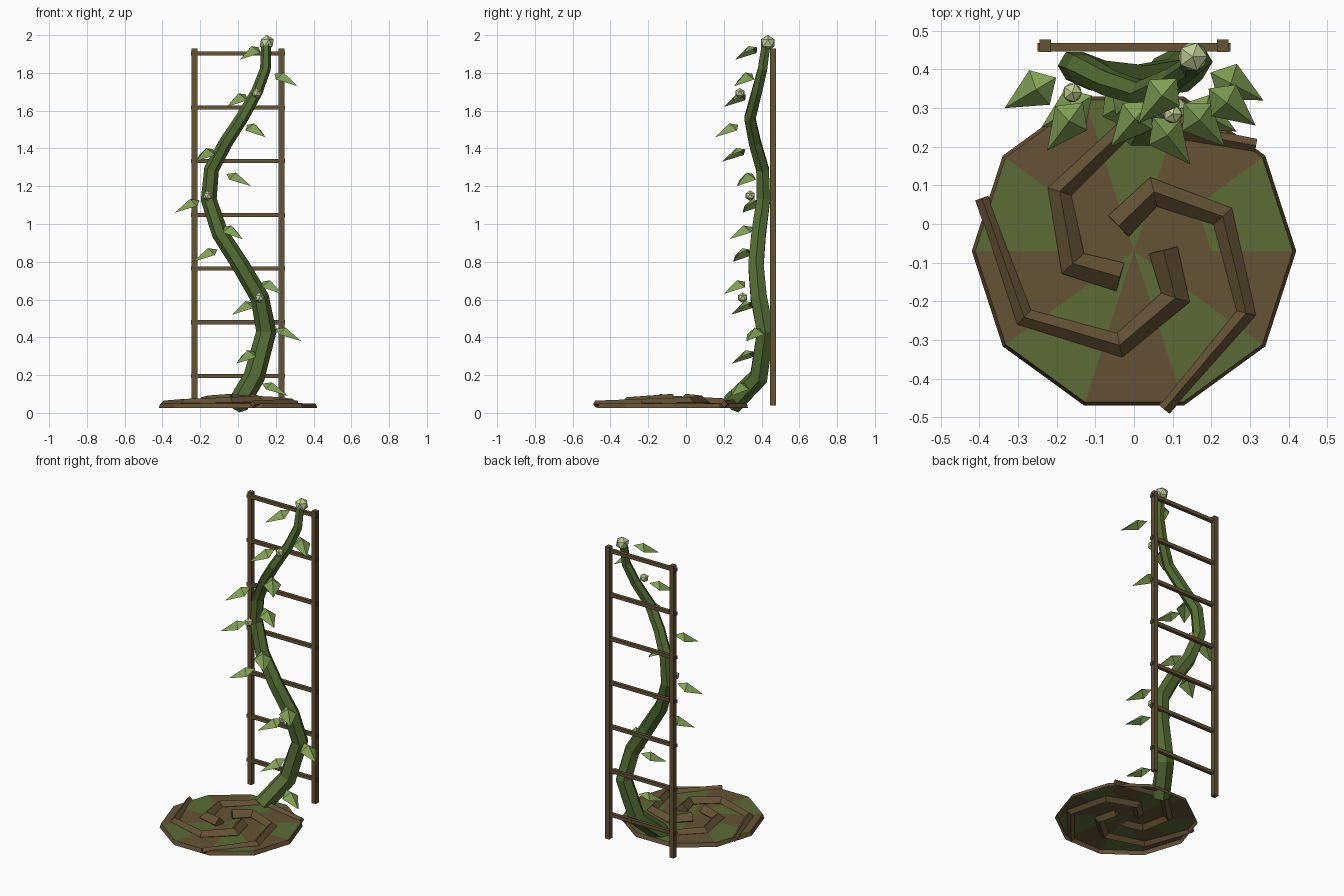
import bpy, bmesh, math
from mathutils import Vector

if "Cube" in bpy.data.objects:
    bpy.data.objects.remove(bpy.data.objects["Cube"])


def material(name, rgb):
    lin = [((c / 255 + 0.055) / 1.055) ** 2.4 for c in rgb] + [1]
    m = bpy.data.materials.new(name)
    m.use_nodes = True
    m.diffuse_color = lin
    m.node_tree.nodes["Principled BSDF"].inputs["Base Color"].default_value = lin
    return m


wood = material("brown wood", (101, 82, 53))
moss = material("moss green", (91, 108, 54))
stem = material("stem green", (83, 108, 50))
leaf_green = material("leaf green", (128, 160, 84))
pale = material("pale bud green", (190, 205, 148))


def finish(bm, name, *mats, solid=True):
    if solid:
        bmesh.ops.recalc_face_normals(bm, faces=bm.faces[:])
    me = bpy.data.meshes.new(name)
    bm.to_mesh(me)
    bm.free()
    for m in mats:
        me.materials.append(m)
    ob = bpy.data.objects.new(name, me)
    bpy.context.collection.objects.link(ob)
    return ob


def box(name, centre, size, mat):
    bm = bmesh.new()
    bmesh.ops.create_cube(bm, size=1)
    bmesh.ops.scale(bm, vec=size, verts=bm.verts)
    bmesh.ops.translate(bm, vec=centre, verts=bm.verts)
    finish(bm, name, mat)


def tube(name, path, radii, sides, ref, mat):
    """Sweep a tapered polygon along a path."""
    bm = bmesh.new()
    pts = [Vector(p) for p in path]
    rings = []
    for i, p in enumerate(pts):
        before = (p - pts[i - 1]).normalized() if i else Vector()
        after = (pts[i + 1] - p).normalized() if i + 1 < len(pts) else Vector()
        t = (before + after).normalized()
        side = t.cross(Vector(ref)).normalized()
        up = side.cross(t)
        mitre = 1 / max(0.8, t.dot(after if i == 0 else before))
        ring = []
        for k in range(sides):
            a = math.tau * k / sides
            ring.append(bm.verts.new(p + radii[i] * (side * math.cos(a) * mitre + up * math.sin(a))))
        rings.append(ring)
    for a, b in zip(rings, rings[1:]):
        for k in range(sides):
            j = (k + 1) % sides
            bm.faces.new((a[k], a[j], b[j], b[k]))
    bm.faces.new(rings[0])
    bm.faces.new(rings[-1])
    finish(bm, name, mat)


# Ladder trellis
for side, x in (("left", 0.23), ("right", -0.23)):
    box(f"{side}_post", (x, 0.461, 0.985), (0.03, 0.032, 1.89), wood)
for i in range(7):
    box(f"rung_{i + 1}", (0, 0.457, 0.195 + i * 0.2845), (0.5, 0.022, 0.022), wood)

# Ground disc: open underneath, alternating wedges of moss and soil
centre = Vector((0, -0.07, 0))
bm = bmesh.new()
rings = []
for r, z in ((0.42, 0.025), (0.411, 0.05), (0.2, 0.053)):
    rings.append([bm.verts.new(centre + Vector((r * math.cos(math.tau * k / 10),
                                                r * math.sin(math.tau * k / 10), z)))
                  for k in range(10)])
hub = bm.verts.new(centre + Vector((0, 0, 0.054)))
for k in range(10):
    j = (k + 1) % 10
    outer, mid, inner = rings
    bm.faces.new((outer[k], outer[j], mid[j], mid[k]))
    wedge = bm.faces.new((mid[k], mid[j], inner[j], inner[k]))
    core = bm.faces.new((inner[k], inner[j], hub))
    wedge.material_index = 1 - k % 2
    core.material_index = 0 if k in (0, 4) else 1 - k % 2
finish(bm, "ground_disc", wood, moss, solid=False)

# Three spiralling roots
for n in range(3):
    path, radii = [], []
    for i in range(5):
        a = math.radians(122 + 120 * n - 50.3 * i)
        r = 0.076 + 0.0853 * i
        path.append(centre + Vector((r * math.cos(a), r * math.sin(a), 0.063 - 0.004 * i)))
        radii.append(0.038 - 0.005 * i)
    tube(f"root_{n + 1}", path, radii, 4, (0, 0, 1), wood)

# Climbing vine
vine = [(0.0, 0.24, 0.045), (0.085, 0.385, 0.19), (0.15, 0.42, 0.43), (0.115, 0.385, 0.61),
        (0.015, 0.37, 0.78), (-0.095, 0.385, 0.95), (-0.155, 0.41, 1.13), (-0.14, 0.405, 1.29),
        (-0.065, 0.365, 1.43), (0.02, 0.338, 1.56), (0.1, 0.375, 1.7), (0.145, 0.405, 1.82),
        (0.15, 0.425, 1.96)]
tube("vine", vine, [0.057 - 0.0026 * i for i in range(len(vine))], 6, (0, 1, 0), stem)


def vine_at(z):
    for a, b in zip(vine, vine[1:]):
        if a[2] <= z <= b[2]:
            return Vector(a).lerp(Vector(b), (z - a[2]) / (b[2] - a[2]))
    return Vector(vine[-1])


# Folded leaves, placed by their tips
tips = [(0.265, 0.24, 0.09), (-0.01, 0.24, 0.26), (0.335, 0.32, 0.38), (-0.03, 0.24, 0.52),
        (0.235, 0.2, 0.63), (-0.24, 0.25, 0.8), (0.025, 0.23, 0.92), (-0.335, 0.3, 1.06),
        (0.07, 0.27, 1.2), (-0.225, 0.19, 1.33), (0.145, 0.155, 1.46), (-0.06, 0.2, 1.62),
        (0.315, 0.255, 1.73), (0.01, 0.26, 1.87)]
for i, tip in enumerate(tips):
    tip = Vector(tip)
    out = tip - vine_at(tip.z + 0.06)
    out.z = 0
    out.normalize()
    across = Vector((-out.y, out.x, 0))
    bm = bmesh.new()
    base, left, end, right, peak = [
        bm.verts.new(tip - out * back + across * w + Vector((0, 0, h)))
        for back, w, h in ((0.155, 0, 0.065), (0.105, 0.052, 0.035), (0, 0, 0),
                           (0.105, -0.052, 0.035), (0.095, 0, 0.072))]
    for a, b in ((base, right), (right, end), (end, left), (left, base)):
        bm.faces.new((a, b, peak))
    finish(bm, f"leaf_{i + 1}", leaf_green, solid=False)

# Flower buds
for i, (x, y, z, r) in enumerate([(0.152, 0.433, 1.959, 0.042), (0.1, 0.285, 1.692, 0.028),
                                  (-0.16, 0.34, 1.15, 0.028), (0.113, 0.3, 0.61, 0.028)]):
    bm = bmesh.new()
    bmesh.ops.create_icosphere(bm, subdivisions=1, radius=r)
    bmesh.ops.translate(bm, vec=(x, y, z), verts=bm.verts)
    finish(bm, f"bud_{i + 1}", pale)
